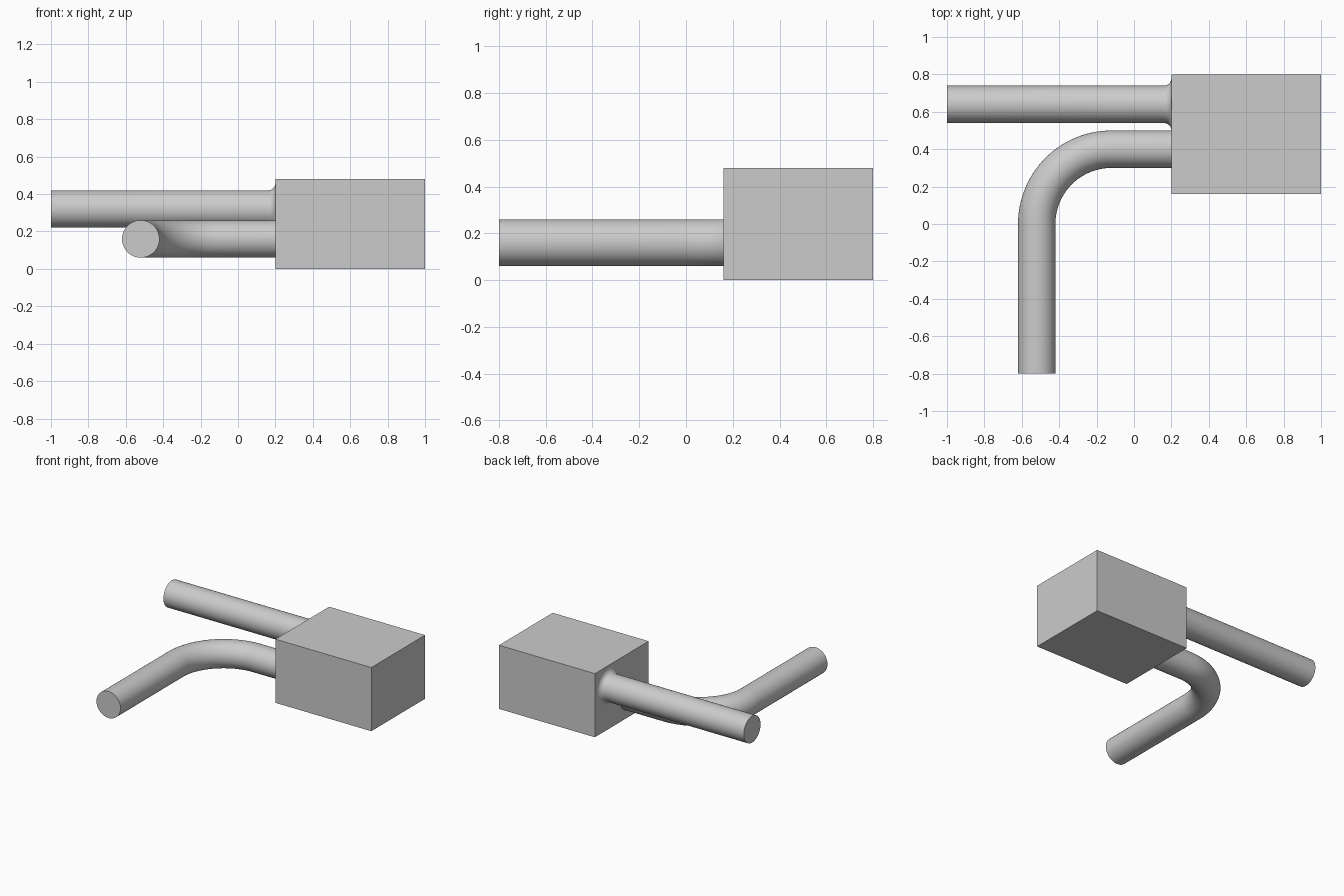
import bpy, bmesh
from math import sin, cos, pi
from mathutils import Vector

cube = bpy.data.objects.get("Cube")
if cube:
    bpy.data.objects.remove(cube, do_unlink=True)

GREY = (0.6, 0.6, 0.6, 1)
mat = bpy.data.materials.new("plain grey")
mat.use_nodes = True
mat.diffuse_color = GREY
mat.node_tree.nodes["Principled BSDF"].inputs["Base Color"].default_value = GREY

SIDES = 64
ROD = 0.1
FACE_X = 0.2


def finish(name, bm, smooth):
    bmesh.ops.recalc_face_normals(bm, faces=bm.faces)
    mesh = bpy.data.meshes.new(name)
    bm.to_mesh(mesh)
    bm.free()
    obj = bpy.data.objects.new(name, mesh)
    bpy.context.collection.objects.link(obj)
    mesh.materials.append(mat)
    if smooth:
        bpy.ops.object.select_all(action='DESELECT')
        obj.select_set(True)
        bpy.context.view_layer.objects.active = obj
        bpy.ops.object.shade_smooth_by_angle(angle=pi / 6)
    return obj


def sweep(name, stations):
    """Round tube through (centre, heading angle in plan, radius) stations."""
    bm = bmesh.new()
    rings = []
    for centre, heading, radius in stations:
        side = Vector((-sin(heading), cos(heading), 0))
        up = Vector((0, 0, 1))
        rings.append([bm.verts.new(centre + radius * (side * cos(a) + up * sin(a)))
                      for a in (2 * pi * i / SIDES for i in range(SIDES))])
    for r0, r1 in zip(rings, rings[1:]):
        for i in range(SIDES):
            j = (i + 1) % SIDES
            bm.faces.new((r0[i], r0[j], r1[j], r1[i]))
    bm.faces.new(rings[0])
    bm.faces.new(rings[-1])
    return finish(name, bm, True)


# Solid block
bm = bmesh.new()
bmesh.ops.create_cube(bm, size=1)
bmesh.ops.scale(bm, vec=(0.8, 0.64, 0.48), verts=bm.verts)
bmesh.ops.translate(bm, vec=(0.6, 0.48, 0.24), verts=bm.verts)
finish("block", bm, False)

# Straight rod, flaring into the block with a small fillet
FILLET = 0.04
y, z = 0.64, 0.32
stations = [(Vector((-1, y, z)), 0, ROD)]
for k in range(9):
    a = pi / 2 * k / 8
    x = FACE_X - FILLET + FILLET * sin(a)
    stations.append((Vector((x, y, z)), 0, ROD + FILLET * (1 - cos(a))))
sweep("straight_rod", stations)

# Bent rod: out of the block, a quarter turn, then straight to the front
BEND = 0.4
pivot = Vector((-0.12, 0, 0.16))
stations = [(Vector((FACE_X, BEND, pivot.z)), pi, ROD)]
for k in range(33):
    a = pi / 2 + pi / 2 * k / 32
    stations.append((pivot + BEND * Vector((cos(a), sin(a), 0)), a + pi / 2, ROD))
stations.append((Vector((pivot.x - BEND, -0.8, pivot.z)), 3 * pi / 2, ROD))
sweep("bent_rod", stations)
